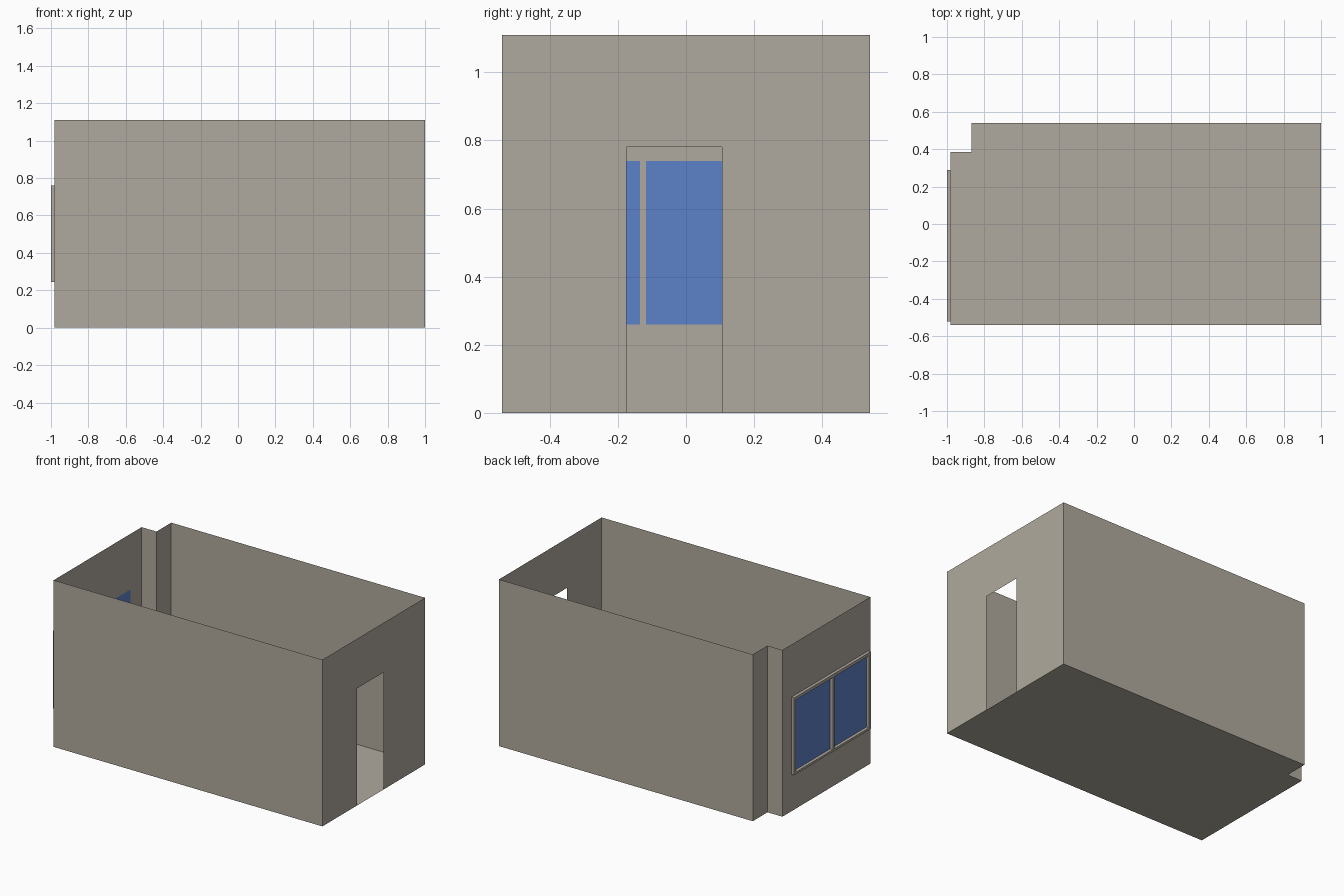
import bpy, bmesh

if "Cube" in bpy.data.objects:
    bpy.data.objects.remove(bpy.data.objects["Cube"])

HEIGHT = 1.11
LEFT, RIGHT, FRONT, BACK = -0.98, 1.0, -0.54, 0.54
NOTCH_X, NOTCH_Y = -0.87, 0.385


def material(name, rgb):
    m = bpy.data.materials.new(name)
    m.diffuse_color = (*rgb, 1.0)
    m.use_nodes = True
    m.node_tree.nodes["Principled BSDF"].inputs["Base Color"].default_value = m.diffuse_color
    return m


plaster = material("warm_grey_plaster", (0.434, 0.402, 0.342))
glass = material("blue_glass", (0.107, 0.223, 0.578))


def finish(name, bm, mats):
    mesh = bpy.data.meshes.new(name)
    bm.to_mesh(mesh)
    bm.free()
    for m in mats:
        mesh.materials.append(m)
    obj = bpy.data.objects.new(name, mesh)
    bpy.context.collection.objects.link(obj)


def panel(x, ys, zs, rule, outward):
    """Flat grid at x, facing outward (+1/-1); rule(i, j) gives a material slot or None for a hole."""
    bm = bmesh.new()
    grid = [[bm.verts.new((x, y, z)) for z in zs] for y in ys]
    for i in range(len(ys) - 1):
        for j in range(len(zs) - 1):
            slot = rule(i, j)
            if slot is None:
                continue
            quad = [grid[i][j], grid[i + 1][j], grid[i + 1][j + 1], grid[i][j + 1]]
            face = bm.faces.new(quad if outward > 0 else quad[::-1])
            face.material_index = slot
    loose = [v for v in bm.verts if not v.link_faces]
    bmesh.ops.delete(bm, geom=loose, context='VERTS')
    return bm


# Floor with the notched corner
outline = [(LEFT, FRONT), (RIGHT, FRONT), (RIGHT, BACK),
           (NOTCH_X, BACK), (NOTCH_X, NOTCH_Y), (LEFT, NOTCH_Y)]
bm = bmesh.new()
bm.faces.new([bm.verts.new((x, y, 0)) for x, y in reversed(outline)])
finish("floor", bm, [plaster])

# Plain sheet walls: front, back and the two notch sides
for name, i in (("front_wall", 0), ("back_wall", 2),
                ("notch_side_wall", 3), ("notch_back_wall", 4)):
    (x0, y0), (x1, y1) = outline[i], outline[i + 1]
    bm = bmesh.new()
    bm.faces.new([bm.verts.new(p) for p in (
        (x0, y0, 0), (x1, y1, 0), (x1, y1, HEIGHT), (x0, y0, HEIGHT))])
    finish(name, bm, [plaster])

# Right wall with the open doorway
bm = panel(RIGHT, (FRONT, -0.175, 0.105, BACK), (0, 0.78, HEIGHT),
           lambda i, j: None if (i, j) == (1, 0) else 0, 1)
finish("door_wall", bm, [plaster])

# Left wall with two glass panes set flush in it
pane_ys = (-0.50, -0.135, -0.117, 0.27)
pane_zs = (0.26, 0.74)
bm = panel(LEFT, (FRONT, *pane_ys, NOTCH_Y), (0, *pane_zs, HEIGHT),
           lambda i, j: 1 if j == 1 and i in (1, 3) else 0, -1)
finish("window_wall", bm, [plaster, glass])

# Raised window frame with mullion, its edges pulled back to the wall
bm = panel(-1.0, (-0.52, *pane_ys, 0.29), (0.245, *pane_zs, 0.76),
           lambda i, j: None if j == 1 and i in (1, 3) else 0, -1)
rim = [e for e in bm.edges if e.is_boundary]
new = bmesh.ops.extrude_edge_only(bm, edges=rim)["geom"]
for v in new:
    if isinstance(v, bmesh.types.BMVert):
        v.co.x = LEFT
bmesh.ops.recalc_face_normals(bm, faces=bm.faces[:])
finish("window_frame", bm, [plaster])
